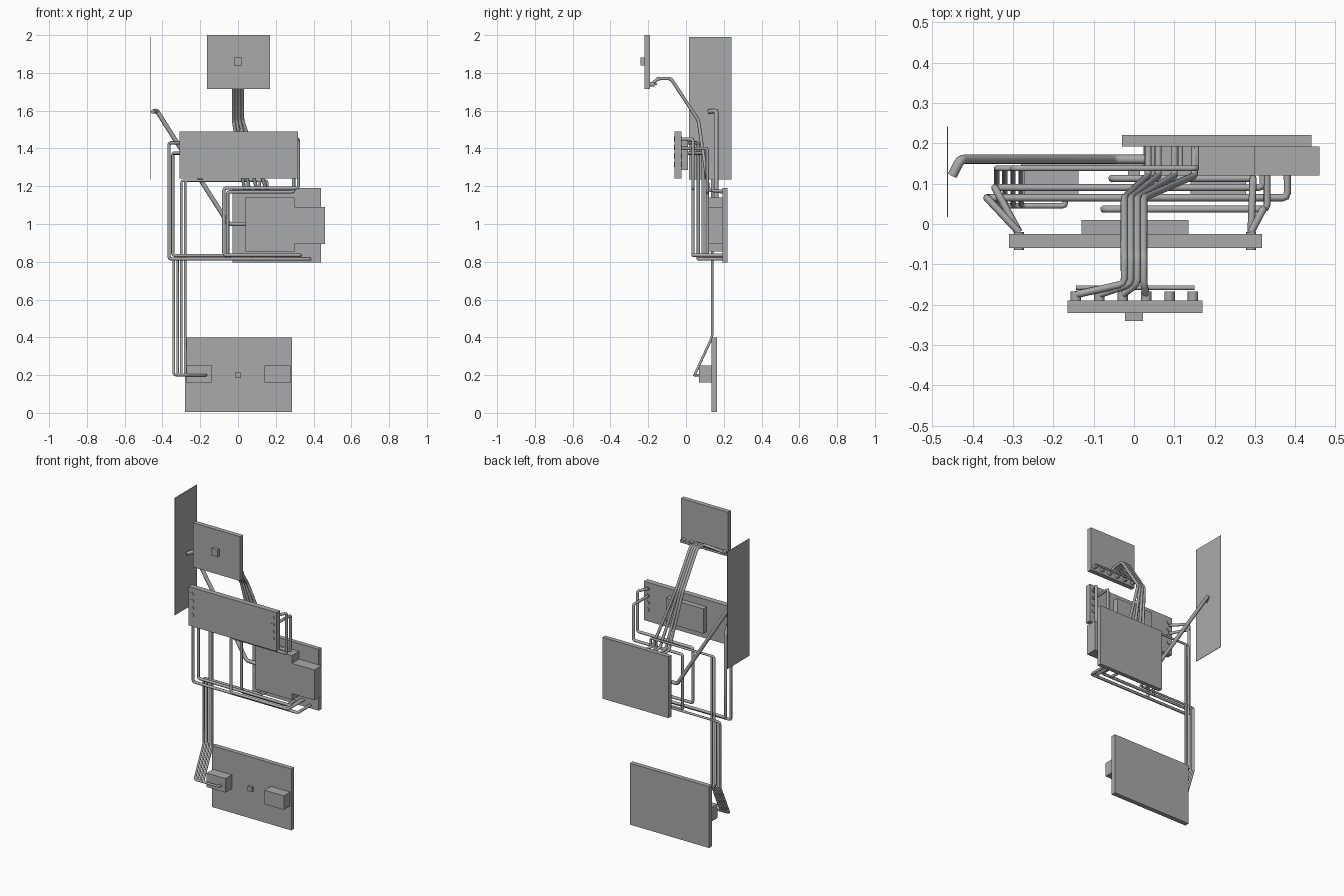
import bpy
import math
from mathutils import Vector

cube = bpy.data.objects.get("Cube")
if cube:
    bpy.data.objects.remove(cube, do_unlink=True)

GREY = (0.4, 0.4, 0.4, 1)
grey = bpy.data.materials.new("plain grey")
grey.use_nodes = True
grey.diffuse_color = GREY
grey.node_tree.nodes["Principled BSDF"].inputs["Base Color"].default_value = GREY


def box(name, x, y, z):
    """Box from its (low, high) limits on each axis."""
    mid = [(a + b) / 2 for a, b in (x, y, z)]
    bpy.ops.mesh.primitive_cube_add(size=1, location=mid)
    ob = bpy.context.object
    ob.name = name
    ob.scale = [b - a for a, b in (x, y, z)]
    bpy.ops.object.transform_apply(location=False, rotation=False, scale=True)
    ob.data.materials.append(grey)


def pin(name, x, y, z, radius=0.012):
    """Short round pin along y."""
    bpy.ops.mesh.primitive_cylinder_add(vertices=16, radius=radius, depth=y[1] - y[0],
                                        location=(x, sum(y) / 2, z),
                                        rotation=(math.pi / 2, 0, 0))
    ob = bpy.context.object
    ob.name = name
    ob.data.materials.append(grey)
    bpy.ops.object.shade_smooth_by_angle()


def wire(name, points, radius=0.009):
    """Round wire through points, with softened corners."""
    pts = [Vector(p) for p in points]
    path = [pts[0]]
    for a, b, c in zip(pts, pts[1:], pts[2:]):
        d = min(0.012, (a - b).length / 3, (c - b).length / 3)
        p, q = b + (a - b).normalized() * d, b + (c - b).normalized() * d
        path += [p, (p + q + 2 * b) / 4, q]
    path.append(pts[-1])
    curve = bpy.data.curves.new(name, "CURVE")
    curve.dimensions = "3D"
    curve.bevel_depth = radius
    curve.bevel_resolution = 2
    curve.use_fill_caps = True
    spline = curve.splines.new("POLY")
    spline.points.add(len(path) - 1)
    for sp, p in zip(spline.points, path):
        sp.co = (*p, 1)
    spline.use_smooth = True
    curve.materials.append(grey)
    ob = bpy.data.objects.new(name, curve)
    bpy.context.collection.objects.link(ob)


# Upper sensor board with its lens and row of pins
box("sensor_board", (-0.165, 0.17), (-0.22, -0.19), (1.715, 2.0))
box("sensor_lens", (-0.022, 0.022), (-0.24, -0.22), (1.838, 1.882))
for i in range(6):
    pin(f"sensor_pin_{i}", -0.144 + i * 0.058, (-0.19, -0.167), 1.74, 0.013)

# Thin upright side panel
box("side_panel", (-0.464, -0.461), (0.017, 0.242), (1.235, 1.99))

# Middle board with its back module and end pins
box("middle_board", (-0.31, 0.317), (-0.06, -0.025), (1.24, 1.49))
box("middle_back_module", (-0.13, 0.135), (-0.025, 0.01), (1.285, 1.445))
PIN_Z = (1.45, 1.405, 1.36, 1.315)
for side, sx in (("right", -0.285), ("left", 0.29)):
    for i, z in enumerate(PIN_Z):
        pin(f"middle_{side}_pin_{i}", sx, (-0.064, -0.02), z)

# Main controller board with stepped casing
box("controller_board", (-0.03, 0.44), (0.192, 0.22), (0.795, 1.19))
box("controller_casing", (0.04, 0.30), (0.12, 0.192), (0.855, 1.14))
box("controller_port", (0.30, 0.46), (0.12, 0.192), (0.895, 1.09))

# Lower board with two modules and a centre button
box("lower_board", (-0.28, 0.285), (0.135, 0.165), (0.005, 0.4))
box("lower_right_module", (-0.273, -0.138), (0.07, 0.135), (0.16, 0.25))
box("lower_left_module", (0.14, 0.277), (0.07, 0.135), (0.16, 0.25))
box("lower_button", (-0.015, 0.015), (0.12, 0.135), (0.185, 0.215))

# Sensor wires fan out down to the controller
for i, (sx, ex) in enumerate(((-0.144, 0.035), (-0.086, 0.06), (-0.028, 0.1), (0.03, 0.15))):
    x = -0.024 + i * 0.016
    wire(f"sensor_wire_{i}", [(sx, -0.175, 1.745), (x, -0.148, 1.77), (x, -0.08, 1.77),
                              (x, 0.065, 1.55), (ex, 0.12, 1.18), (ex, 0.195, 1.17)])
wire("sensor_pin_bar", [(-0.144, -0.158, 1.74), (0.15, -0.158, 1.74)], 0.006)

# Side panel wire
wire("panel_wire", [(-0.45, 0.12, 1.595), (-0.43, 0.16, 1.6), (-0.05, 0.16, 1.0),
                    (0.04, 0.16, 1.0)], 0.012)

# Lower module wires: two climb to the controller's top, two turn in at its foot
for i in range(4):
    x = -0.34 + i * 0.02
    pts = [(-0.17, 0.07, 0.2), (-0.17, 0.045, 0.2), (x, 0.045, 0.2), (x, 0.138, 0.4)]
    if i < 2:
        ex = 0.03 + i * 0.04
        pts += [(x, 0.138, 0.82), (ex, 0.138, 0.82), (ex, 0.195, 0.82)]
    else:
        ex = 0.235 - i * 0.04 if i == 3 else 0.155
        pts += [(x, 0.138, 1.23), (ex, 0.138, 1.23), (ex, 0.138, 1.175), (ex, 0.195, 1.175)]
    wire(f"lower_wire_{i}", pts, 0.007)

# Middle board wires on its right end
for i, (z, x, y, ex) in enumerate(((1.43, -0.365, 0.065, 0.38), (1.375, -0.345, 0.09, 0.32))):
    foot = 0.815 + i * 0.018
    wire(f"middle_right_wire_{i}", [(-0.285, -0.02, z), (x, y, z), (x, y, foot),
                                    (ex, y, foot), (ex, 0.195, foot)])

# Middle board wires on its left end
for i, (z, x, y, ex) in enumerate(((1.45, 0.32, 0.037, 0.33), (1.40, 0.295, 0.113, 0.27))):
    mid, drop, foot = 1.19 - i * 0.02, -0.075 + i * 0.02, 0.835 - i * 0.02
    wire(f"middle_left_wire_{i}", [(0.29, -0.02, z), (x, y, z), (x, y, mid), (drop, y, mid),
                                   (drop, y, foot), (ex, y, foot), (ex, 0.195, foot)])
